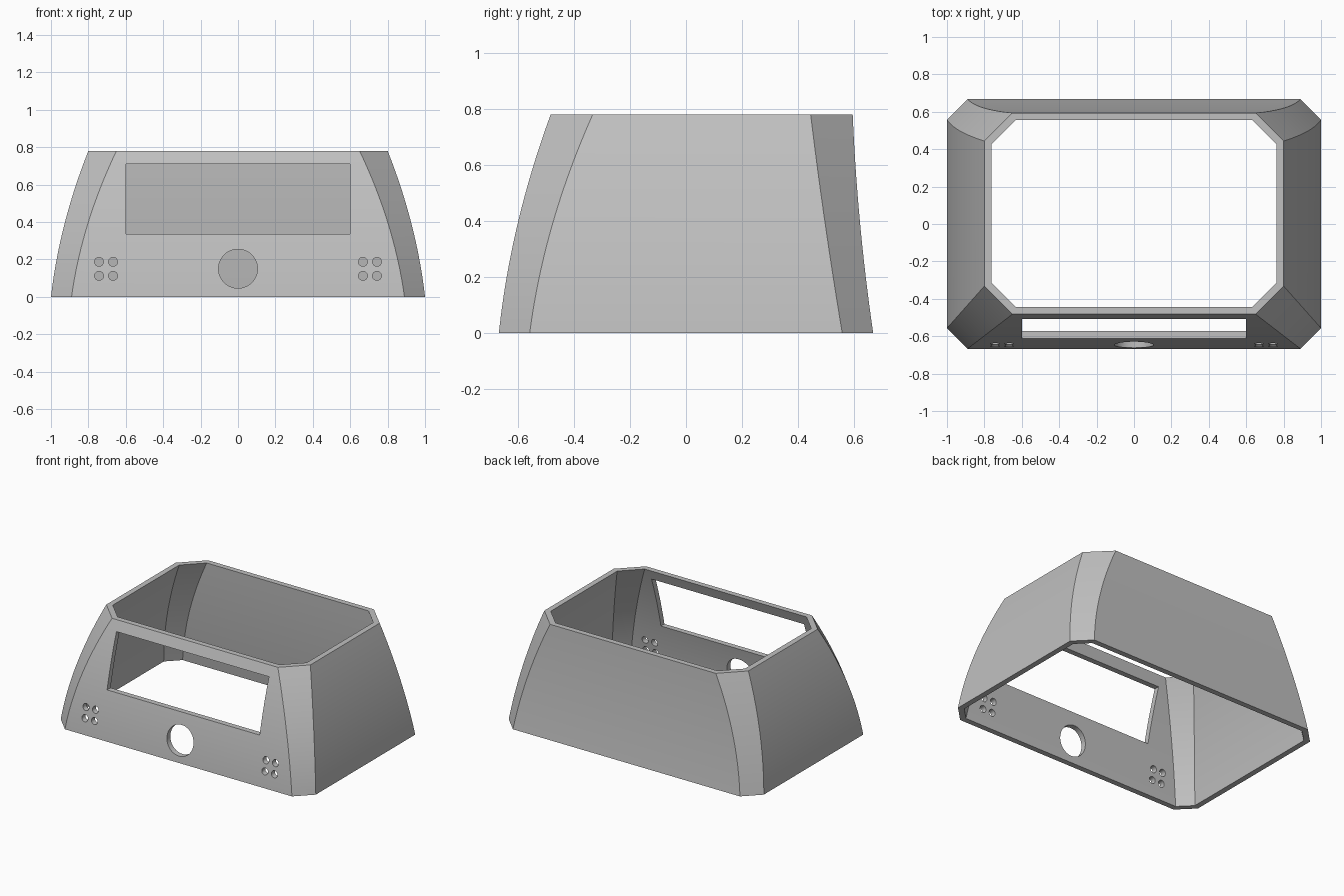
import bpy, bmesh
from mathutils import Matrix

cube = bpy.data.objects.get("Cube")
if cube:
    bpy.data.objects.remove(cube, do_unlink=True)

HEIGHT = 0.78
STEPS = 24
WALL = 0.039

grey = bpy.data.materials.new("matte grey")
grey.use_nodes = True
colour = (0.53, 0.53, 0.53, 1)
grey.diffuse_color = colour
grey.node_tree.nodes["Principled BSDF"].inputs["Base Color"].default_value = colour


def new_object(name, bm):
    mesh = bpy.data.meshes.new(name)
    bmesh.ops.recalc_face_normals(bm, faces=bm.faces)
    bm.to_mesh(mesh)
    bm.free()
    mesh.materials.append(grey)
    obj = bpy.data.objects.new(name, mesh)
    bpy.context.collection.objects.link(obj)
    return obj


def bow(t, slope):
    """Goes from 0 to 1, starting with the given slope."""
    return slope * t + (1 - slope) * t * t


def section(t, inset):
    """Chamfered rectangle at height fraction t, as (x, y, z) points."""
    out, back_in = bow(t, 0.45), bow(t, 1.55)
    side = 1 - 0.2 * out - inset
    front = -0.667 + 0.185 * out + inset
    back = 0.667 - 0.073 * back_in - inset
    cut = 0.11 + 0.04 * out - 0.586 * inset
    half = [(side - cut, front), (side, front + cut), (side, back - cut), (side - cut, back)]
    ring = half + [(-x, y) for x, y in reversed(half)]
    return [(x, y, t * HEIGHT) for x, y in ring]


def bridge(bm, a, b):
    for i in range(len(a)):
        j = (i + 1) % len(a)
        bm.faces.new((a[i], a[j], b[j], b[i]))


# Hollow housing: outer wall, inner wall, and the two rims
bm = bmesh.new()
walls = []
for inset in (0, WALL):
    rings = [[bm.verts.new(p) for p in section(k / STEPS, inset)] for k in range(STEPS + 1)]
    for low, high in zip(rings, rings[1:]):
        bridge(bm, low, high)
    walls.append(rings)
for end in (0, -1):
    bridge(bm, walls[0][end], walls[1][end])
housing = new_object("housing", bm)

# Cutters through the front wall: display window, dial hole, small round holes
bm = bmesh.new()
bmesh.ops.create_cube(bm, size=1, matrix=Matrix.Translation((0, -0.55, 0.5225))
                      @ Matrix.Diagonal((1.196, 0.5, 0.373, 1)))


def add_hole(x, z, radius, sides):
    bmesh.ops.create_cone(bm, cap_ends=True, segments=sides, radius1=radius, radius2=radius,
                          depth=0.5, matrix=Matrix.Translation((x, -0.6, z))
                          @ Matrix.Rotation(1.5707963, 4, "X"))


add_hole(0, 0.15, 0.104, 64)
for side in (-1, 1):
    for x in (0.668, 0.743):
        for z in (0.112, 0.187):
            add_hole(side * x, z, 0.024, 24)
cutter = new_object("front_cutter", bm)
cutter.hide_render = True

mod = housing.modifiers.new("front openings", "BOOLEAN")
mod.operation = "DIFFERENCE"
mod.solver = "EXACT"
mod.object = cutter
bpy.ops.object.select_all(action="DESELECT")
housing.select_set(True)
bpy.context.view_layer.objects.active = housing
bpy.ops.object.modifier_apply(modifier=mod.name)
bpy.data.objects.remove(cutter, do_unlink=True)
bpy.ops.object.shade_smooth_by_angle(angle=0.5)
